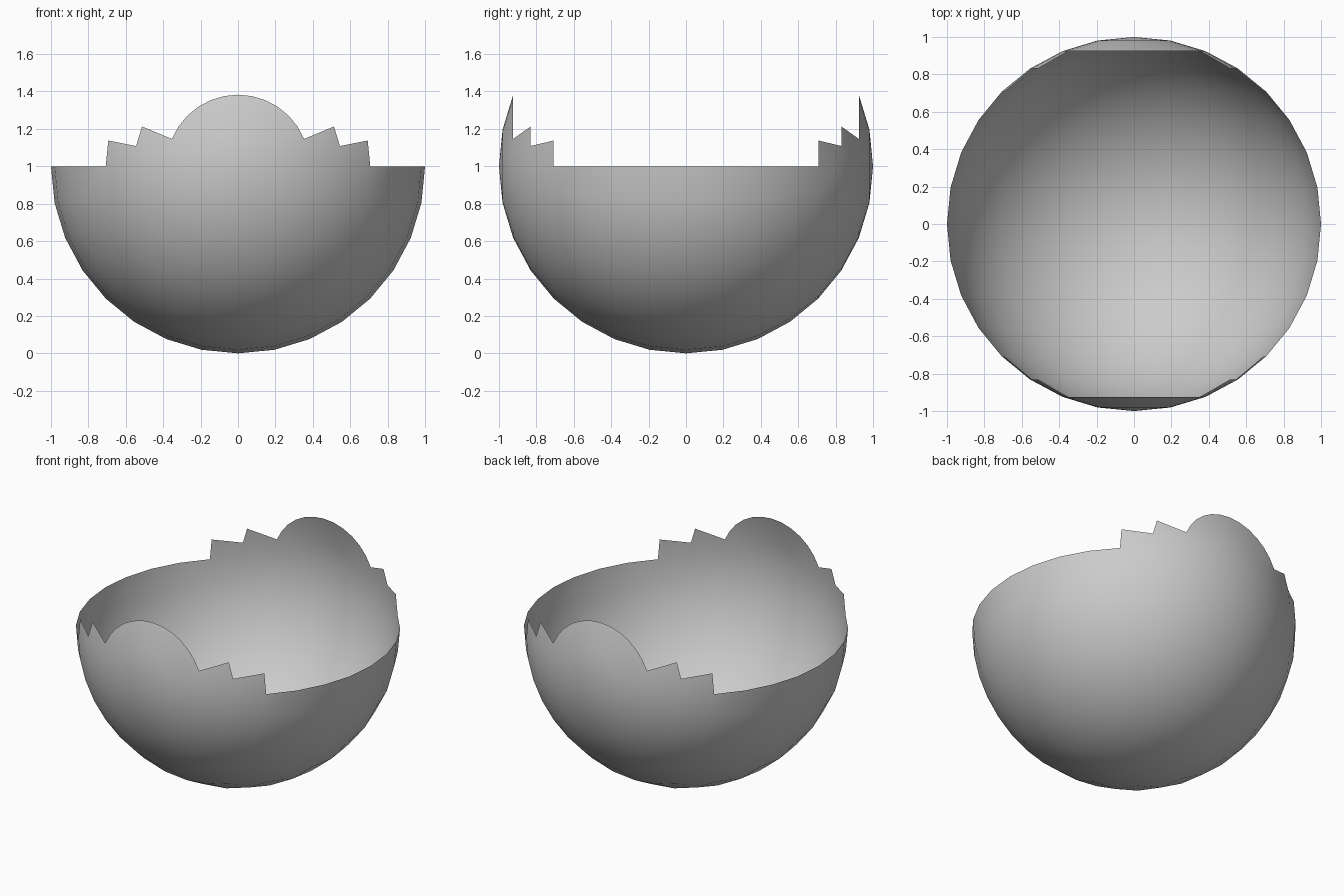
import bpy, bmesh, math
from mathutils import Matrix

if "Cube" in bpy.data.objects:
    bpy.data.objects.remove(bpy.data.objects["Cube"])

# Sphere shell whose poles point along y, standing on z = 0
bm = bmesh.new()
bmesh.ops.create_uvsphere(bm, u_segments=32, v_segments=16, radius=1.0,
                          matrix=Matrix.Rotation(math.pi / 2, 4, 'X'))
STEP = math.pi / 16  # angle between rings and between segments


def removed(face):
    """Upper half is cut away in steps, leaving a full cap at each pole."""
    c = face.calc_center_median()
    if c.z < 0:
        return False
    radius = math.hypot(c.x, c.z)
    ring = int(math.atan2(radius, abs(c.y)) / STEP)
    rise = int(math.atan2(c.z, abs(c.x)) / STEP)
    kept = {0: 8, 1: 8, 2: 2, 3: 1}.get(ring, 0)
    return rise >= kept


# Stepped opening
bmesh.ops.delete(bm, geom=[f for f in bm.faces if removed(f)], context='FACES')
bmesh.ops.translate(bm, verts=bm.verts, vec=(0, 0, 1))
for f in bm.faces:
    f.smooth = True

mesh = bpy.data.meshes.new("bowl_shell")
bm.to_mesh(mesh)
bm.free()
bowl = bpy.data.objects.new("bowl_shell", mesh)
bpy.context.collection.objects.link(bowl)
